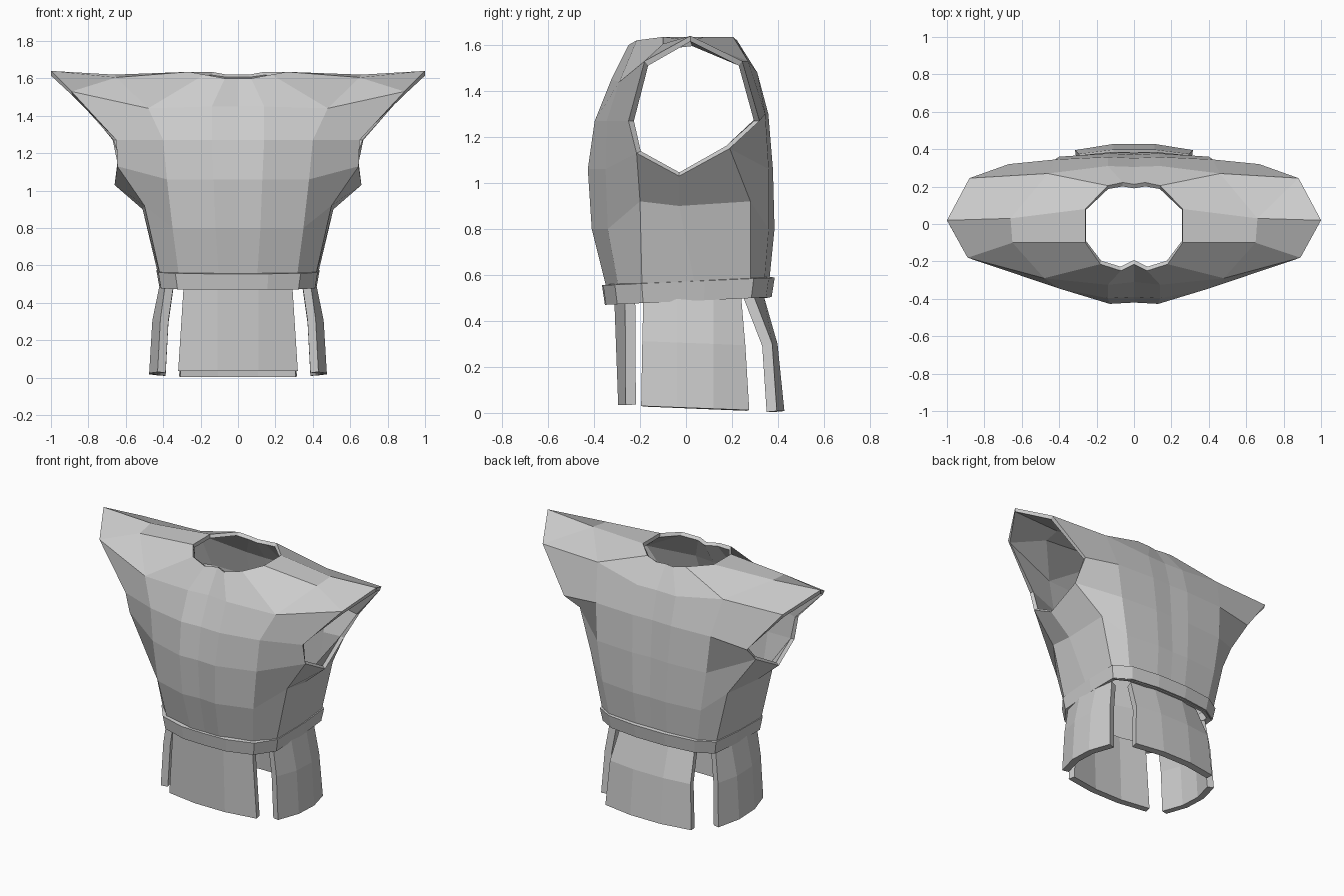
import bpy, bmesh
from mathutils import Vector

if "Cube" in bpy.data.objects:
    bpy.data.objects.remove(bpy.data.objects["Cube"])


def make(name, faces, thickness, mirror=False):
    """Faces given as point tuples -> welded, outward-facing, thickened sheet."""
    bm = bmesh.new()
    for f in faces:
        for s in ((1, -1) if mirror else (1,)):
            bm.faces.new([bm.verts.new((p[0] * s, p[1], p[2])) for p in f])
    bmesh.ops.remove_doubles(bm, verts=bm.verts, dist=0.0005)
    bmesh.ops.recalc_face_normals(bm, faces=bm.faces)
    mid = sum((v.co for v in bm.verts), Vector()) / len(bm.verts)
    mid.x = mid.y = 0
    bm.normal_update()
    if sum(f.normal.dot(f.calc_center_median() - mid) * f.calc_area() for f in bm.faces) < 0:
        bmesh.ops.reverse_faces(bm, faces=bm.faces)
    me = bpy.data.meshes.new(name)
    bm.to_mesh(me)
    bm.free()
    ob = bpy.data.objects.new(name, me)
    bpy.context.collection.objects.link(ob)
    mod = ob.modifiers.new("thickness", 'SOLIDIFY')
    mod.thickness = thickness
    mod.offset = -1
    return ob


def row(z, *pts):
    return [p if len(p) == 3 else (p[0], p[1], z) for p in pts]


def strips(rows):
    return [(a[i], a[i + 1], b[i + 1], b[i])
            for a, b in zip(rows, rows[1:]) for i in range(len(a) - 1)]


# Vest: half rings run from front centre round the side to back centre
waist = row(0.5, (0, -.335), (.1, -.335), (.31, -.285), (.405, -.19), (.415, .05),
            (.40, .28), (.31, .335), (.11, .355), (0, .355))
belly = row(0.8, (0, -.40), (.12, -.41), (.35, -.34), (.5, -.2, .92), (.51, -.03, .9),
            (.5, .28, .92), (.36, .36), (.12, .385), (0, .38))
chest = row(1.06, (0, -.42), (.13, -.427), (.38, -.35), (.645, -.215, 1.13), (.66, -.03, 1.03),
            (.645, .19, 1.15), (.4, .36), (.13, .378), (0, .37))
# Above the armpit the front and back panels are separate
front_up = row(1.27, (0, -.39), (.14, -.397), (.40, -.345), (.65, -.25))
front_top = row(1.45, (0, -.31), (.14, -.325), (.48, -.29, 1.44), (.89, -.18, 1.53))
back_up = row(1.3, (.67, .32, 1.27), (.42, .345), (.14, .358), (0, .352))
back_top = row(1.48, (.88, .245, 1.53), (.46, .27, 1.53), (.14, .31), (0, .305))
# Neckline and shoulder points
neck = row(1.635, (0, -.215, 1.60), (.07, -.25, 1.60), (.18, -.215, 1.62), (.26, -.1),
           (.26, .08), (.14, .205), (.06, .222, 1.62), (0, .212, 1.62))
mid_f, mid_s, tip = (.65, -.1, 1.605), (.66, .03, 1.62), (1, .02, 1.64)

vest = strips([waist, belly, chest])
vest += strips([chest[:4], front_up, front_top]) + strips([chest[5:], back_up, back_top])
vest += strips([front_top[:3], neck[:3]]) + strips([back_top[1:], neck[5:]])
vest += [(front_top[2], mid_f, neck[3], neck[2]), (front_top[2], front_top[3], mid_f),
         (mid_f, front_top[3], tip, mid_s), (neck[3], mid_f, mid_s, neck[4]),
         (mid_s, tip, back_top[0]), (mid_s, back_top[0], back_top[1]),
         (neck[4], mid_s, back_top[1], neck[5])]
make("vest", vest, 0.025, mirror=True)

# Belt: slightly tilted band
outline = [(0, -.36), (.16, -.355), (.33, -.305), (.42, -.19), (.43, .08),
           (.42, .29), (.31, .355), (.11, .38), (0, .38)]


def band(z, grow):
    return [(x * grow, y * grow, z + (y + .36) * .045) for x, y in outline]


make("belt", strips([band(.47, .98), band(.555, 1.015)]), 0.04, mirror=True)

# Front and back skirt flaps: (z, half width, centre y, edge y) per row
def flap(name, rows, split, t):
    make(name, strips([[(-w, e, z), (-split, c, z), (split, c, z), (w, e, z)]
                       for z, w, c, e in rows]), t)


flap("front_flap", [(.50, .29, -.312, -.265), (.035, .32, -.295, -.262)], .11, .045)
flap("back_flap", [(.52, .27, .335, .29), (.30, .295, .398, .375), (.008, .315, .428, .395)], .11, .045)

# Side skirt flaps: (z, front y, back y, centre x, edge x) per row
for side, sx in (("right", 1), ("left", -1)):
    rows = [[(sx * e, a, z + .012), (sx * c, -.04, z + .006), (sx * c, .12, z), (sx * e, b, z - .006)]
            for z, a, b, c, e in [(.51, -.185, .24, .415, .385), (.30, -.19, .258, .458, .415),
                                  (.018, -.195, .275, .475, .43)]]
    make(side + "_flap", strips(rows), .045)
